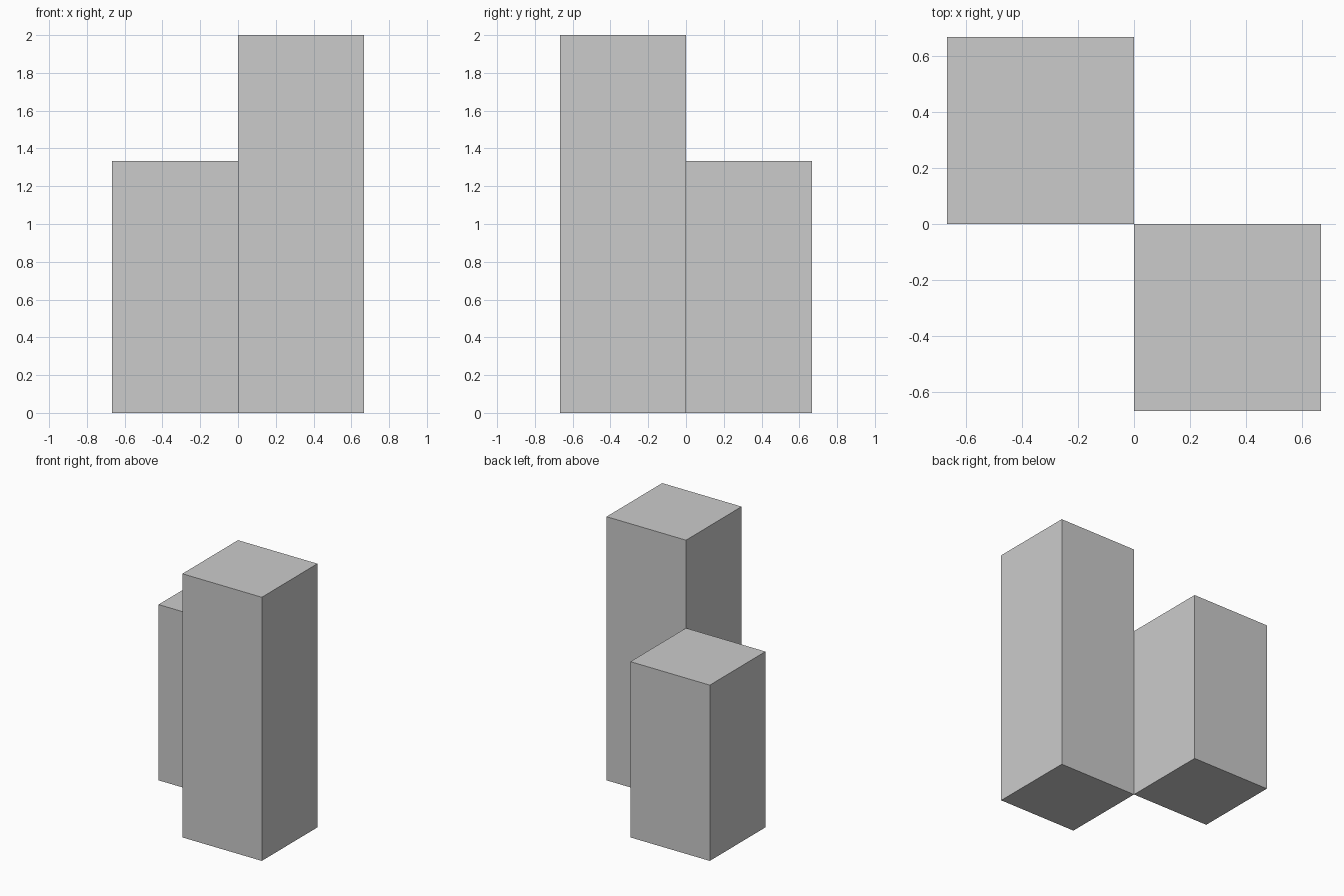
import bpy

if "Cube" in bpy.data.objects:
    bpy.data.objects.remove(bpy.data.objects["Cube"])

S = 2 / 3  # side of each square footprint


def block(name, x, y, height):
    """Upright square block standing on z = 0, centred at x, y."""
    bpy.ops.mesh.primitive_cube_add(size=1, location=(x, y, height / 2))
    obj = bpy.context.object
    obj.name = name
    obj.scale = (S, S, height)
    bpy.ops.object.transform_apply(location=False, rotation=False, scale=True)
    return obj


# Two blocks that meet along one vertical edge
block("tall_block", S / 2, -S / 2, 3 * S)
block("short_block", -S / 2, S / 2, 2 * S)
